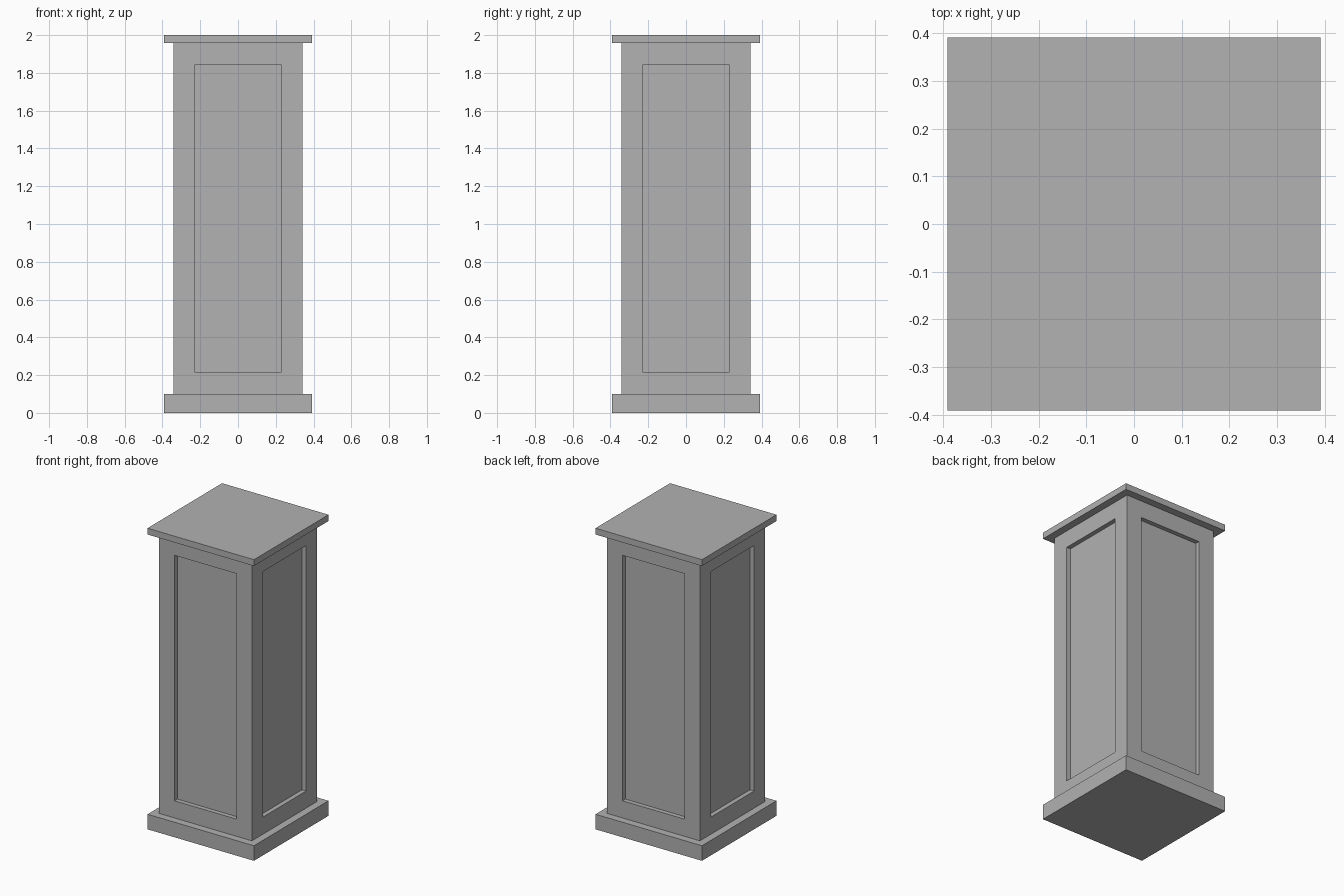
import bpy
import bmesh
from mathutils import Matrix, Vector

cube = bpy.data.objects.get("Cube")
if cube:
    bpy.data.objects.remove(cube, do_unlink=True)

# Single stone colour
stone = bpy.data.materials.new("stone_grey")
stone.use_nodes = True
GREY = (0.445, 0.445, 0.445, 1.0)
stone.diffuse_color = GREY
stone.node_tree.nodes["Principled BSDF"].inputs["Base Color"].default_value = GREY

BASE_TOP, CAP_BOTTOM, HEIGHT = 0.1, 1.958, 2.0
SLAB_WIDTH, SHAFT_WIDTH = 0.782, 0.682
PANEL_MARGIN, PANEL_DEPTH = 0.161, 0.03


def square_block(name, width, bottom, top, panelled=False):
    """Square block; optionally with a sunken panel on each side."""
    bm = bmesh.new()
    size = Vector((width, width, top - bottom))
    centre = Matrix.Translation((0, 0, (bottom + top) / 2))
    bmesh.ops.create_cube(bm, size=1, matrix=centre @ Matrix.Diagonal(size).to_4x4())
    bm.normal_update()
    if panelled:
        sides = [f for f in bm.faces if abs(f.normal.z) < 0.5]
        bmesh.ops.inset_individual(bm, faces=sides, thickness=PANEL_MARGIN)
        # Push each panel straight back behind a square-edged frame
        for face in sides:
            inward = face.normal * -PANEL_DEPTH
            panel = bmesh.ops.extrude_discrete_faces(bm, faces=[face])["faces"][0]
            bmesh.ops.translate(bm, verts=panel.verts[:], vec=inward)
    bmesh.ops.recalc_face_normals(bm, faces=bm.faces[:])
    mesh = bpy.data.meshes.new(name)
    bm.to_mesh(mesh)
    bm.free()
    mesh.materials.append(stone)
    obj = bpy.data.objects.new(name, mesh)
    bpy.context.collection.objects.link(obj)
    return obj


# Plinth, panelled shaft and top slab
square_block("base_plinth", SLAB_WIDTH, 0, BASE_TOP)
square_block("panelled_shaft", SHAFT_WIDTH, BASE_TOP, CAP_BOTTOM, panelled=True)
square_block("top_slab", SLAB_WIDTH, CAP_BOTTOM, HEIGHT)
